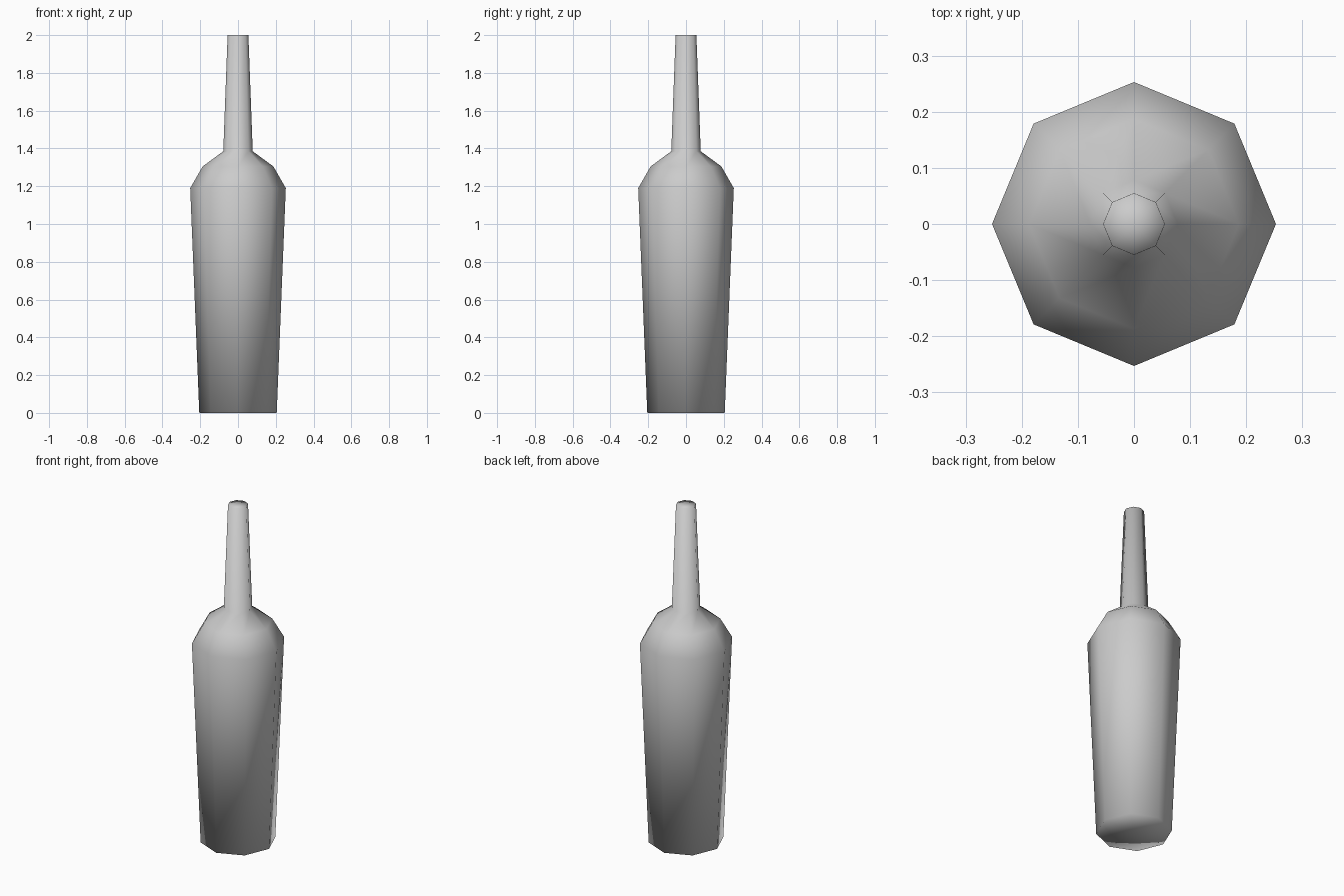
import bpy
import bmesh
from math import cos, sin, pi

cube = bpy.data.objects.get("Cube")
if cube:
    bpy.data.objects.remove(cube, do_unlink=True)

SIDES = 8
# Radius and height, from base to mouth
PROFILE = [(0.205, 0), (0.253, 1.19), (0.187, 1.305), (0.078, 1.385), (0.055, 2)]

grey = bpy.data.materials.new("plain grey")
grey.use_nodes = True
colour = (0.6, 0.6, 0.6, 1)
grey.diffuse_color = colour
grey.node_tree.nodes["Principled BSDF"].inputs["Base Color"].default_value = colour

bm = bmesh.new()


def ring(radius, z):
    angles = [2 * pi * i / SIDES for i in range(SIDES)]
    return [bm.verts.new((radius * cos(a), radius * sin(a), z)) for a in angles]


def cap(loop, z):
    centre = bm.verts.new((0, 0, z))
    for i in range(SIDES):
        bm.faces.new((loop[i], loop[(i + 1) % SIDES], centre))


# Body, shoulder and neck walls
rings = [ring(r, z) for r, z in PROFILE]
for low, high in zip(rings, rings[1:]):
    for i in range(SIDES):
        j = (i + 1) % SIDES
        bm.faces.new((low[i], low[j], high[j], high[i]))

# Base and closed mouth
cap(rings[0], PROFILE[0][1])
cap(rings[-1], PROFILE[-1][1])
bmesh.ops.recalc_face_normals(bm, faces=bm.faces[:])
for face in bm.faces:
    face.smooth = True

mesh = bpy.data.meshes.new("bottle")
bm.to_mesh(mesh)
bm.free()
mesh.materials.append(grey)
bottle = bpy.data.objects.new("bottle", mesh)
bpy.context.collection.objects.link(bottle)
